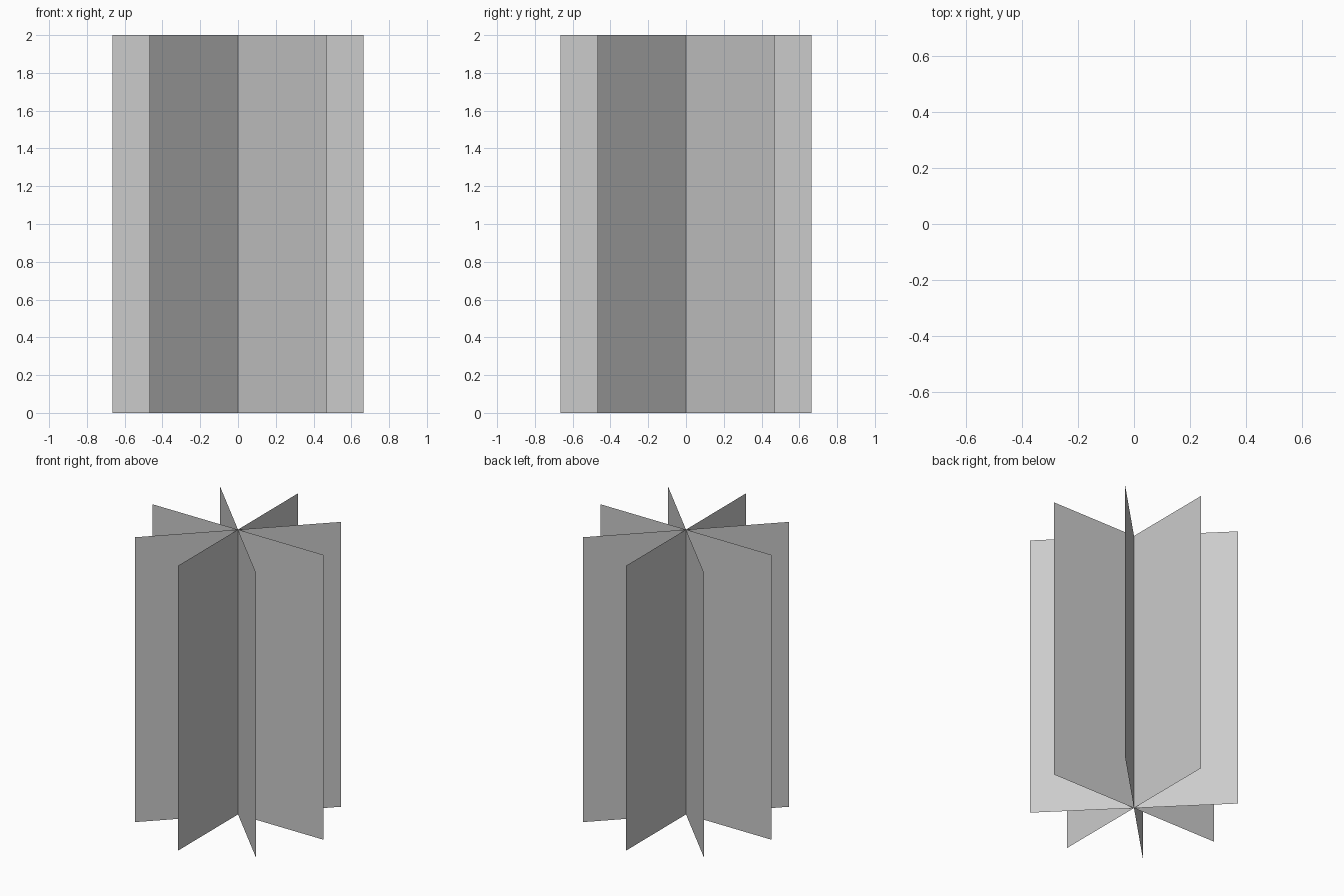
import bpy
import math

if "Cube" in bpy.data.objects:
    bpy.data.objects.remove(bpy.data.objects["Cube"])

RADIUS = 0.664
HEIGHT = 2.0
CARDS = 4


def make_card(name, angle):
    # Upright zero-thickness sheet crossing the central axis
    mesh = bpy.data.meshes.new(name)
    mesh.from_pydata(
        [(-RADIUS, 0, 0), (RADIUS, 0, 0), (RADIUS, 0, HEIGHT), (-RADIUS, 0, HEIGHT)],
        [], [(0, 1, 2, 3)])
    card = bpy.data.objects.new(name, mesh)
    card.rotation_euler.z = angle
    bpy.context.collection.objects.link(card)
    return card


# Four crossed cards, evenly spaced to form an eight-armed star
for i in range(CARDS):
    make_card(f"crossed_card_{i + 1}", i * math.pi / CARDS)
